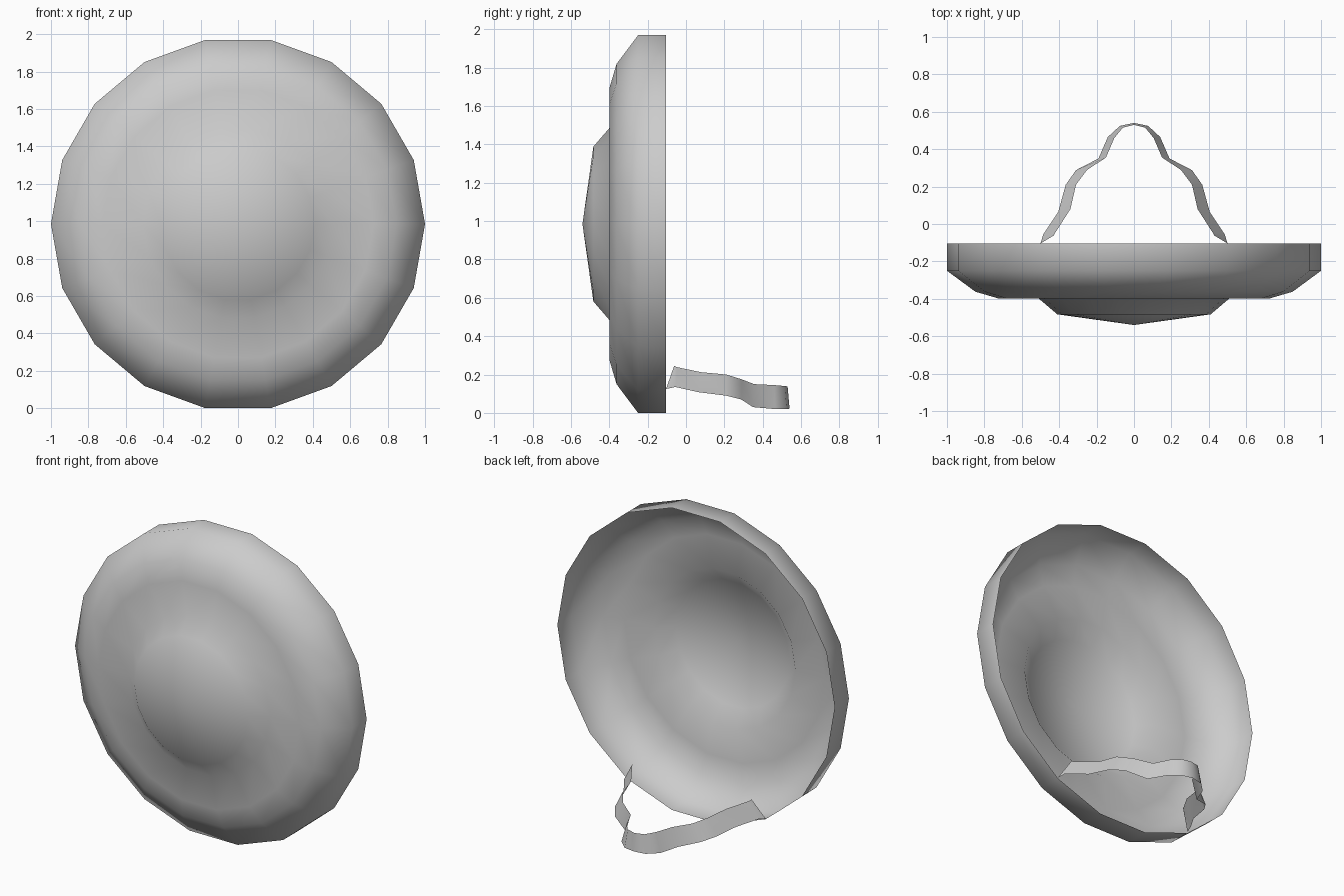
import bpy, bmesh, math
from mathutils import Vector

if "Cube" in bpy.data.objects:
    bpy.data.objects.remove(bpy.data.objects["Cube"])

grey = bpy.data.materials.new("plain grey")
grey.diffuse_color = (0.6, 0.6, 0.6, 1)
grey.use_nodes = True
grey.node_tree.nodes["Principled BSDF"].inputs["Base Color"].default_value = grey.diffuse_color


def make_object(name, bm):
    for f in bm.faces:
        f.smooth = True
    mesh = bpy.data.meshes.new(name)
    bm.to_mesh(mesh)
    bm.free()
    mesh.materials.append(grey)
    obj = bpy.data.objects.new(name, mesh)
    bpy.context.collection.objects.link(obj)
    return obj


# Shield dish: open 18-sided shell, (radius, y) from back rim to front boss
SIDES = 18
CENTRE_Z = math.cos(math.pi / SIDES)
profile = [(1.0, -0.103), (1.0, -0.25), (0.848, -0.362), (0.725, -0.398),
           (0.51, -0.398), (0.41, -0.483)]
bm = bmesh.new()
rings = []
for r, y in profile:
    rings.append([bm.verts.new((r * math.cos(2 * math.pi * i / SIDES), y,
                                CENTRE_Z + r * math.sin(2 * math.pi * i / SIDES)))
                  for i in range(SIDES)])
tip = bm.verts.new((0, -0.54, CENTRE_Z))
for i in range(SIDES):
    j = (i + 1) % SIDES
    for a, b in zip(rings, rings[1:]):
        bm.faces.new((a[i], a[j], b[j], b[i]))
    bm.faces.new((rings[-1][i], rings[-1][j], tip))
bmesh.ops.recalc_face_normals(bm, faces=bm.faces)
# outside of the dish faces the front
if sum(f.normal.y for f in bm.faces) > 0:
    bmesh.ops.reverse_faces(bm, faces=bm.faces)
make_object("shield_dish", bm)

# Arm strap: wavy leaning ribbon, upper and lower edge of one half, mirrored
half = [((0.43, -0.062, 0.245), (0.50, -0.104, 0.125)),
        ((0.42, -0.045, 0.238), (0.485, -0.055, 0.135)),
        ((0.34, 0.08, 0.212), (0.405, 0.065, 0.108)),
        ((0.31, 0.21, 0.20), (0.365, 0.21, 0.09)),
        ((0.25, 0.29, 0.175), (0.31, 0.288, 0.07)),
        ((0.15, 0.355, 0.15), (0.19, 0.35, 0.03)),
        ((0.105, 0.46, 0.145), (0.14, 0.465, 0.02)),
        ((0.06, 0.515, 0.14), (0.075, 0.525, 0.02)),
        ((0.0, 0.53, 0.138), (0.0, 0.54, 0.022))]
mirrored = [tuple((-x, y, z) for x, y, z in pair) for pair in half[-2::-1]]
bm = bmesh.new()
rows = [[bm.verts.new(Vector(p)) for p in pair] for pair in half + mirrored]
for a, b in zip(rows, rows[1:]):
    bm.faces.new((a[0], a[1], b[1], b[0]))
bmesh.ops.recalc_face_normals(bm, faces=bm.faces)
# outer side of the ribbon faces the back
if sum(f.normal.y for f in bm.faces) < 0:
    bmesh.ops.reverse_faces(bm, faces=bm.faces)
make_object("arm_strap", bm)
